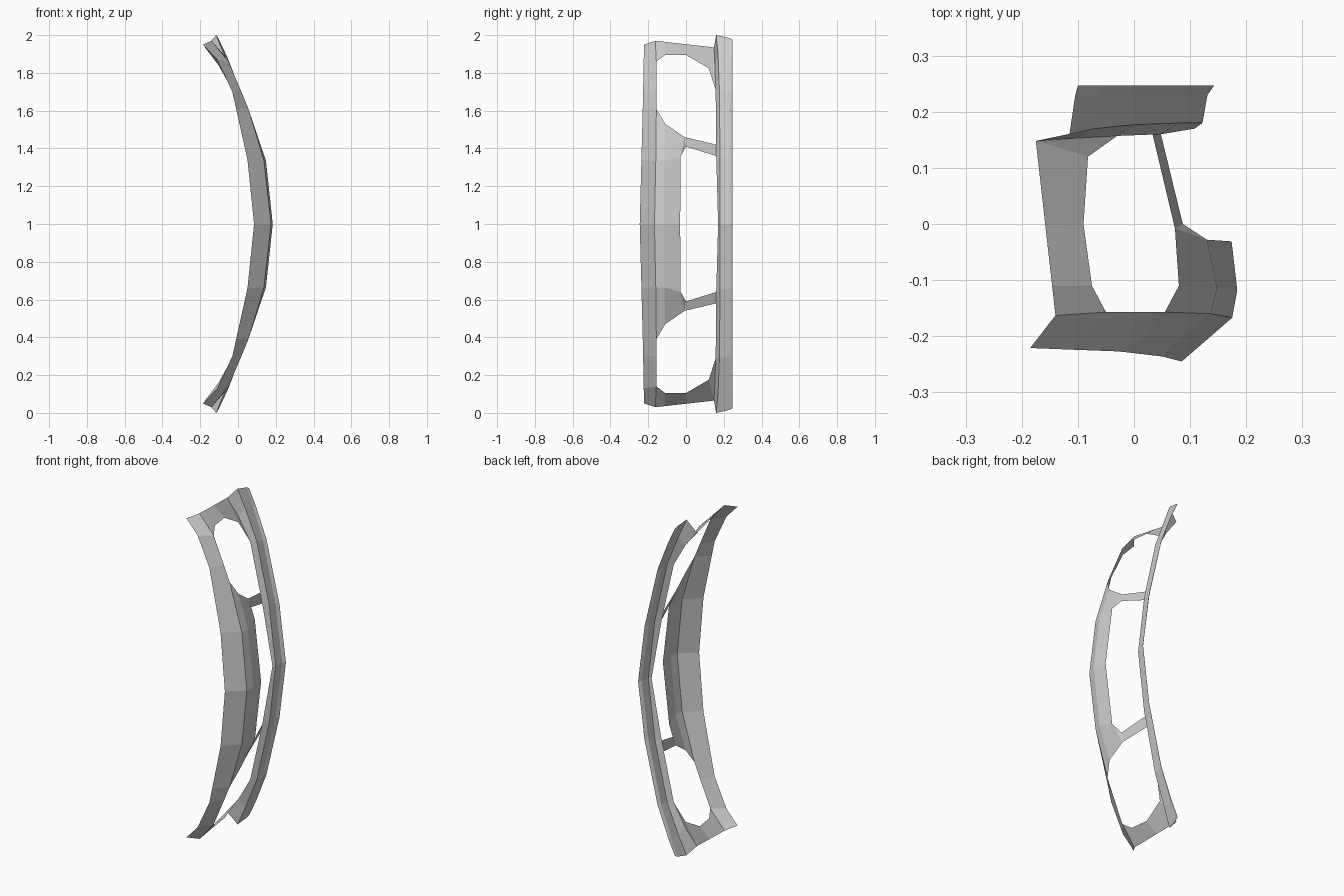
import bpy, bmesh
from mathutils import Vector

if "Cube" in bpy.data.objects:
    bpy.data.objects.remove(bpy.data.objects["Cube"])


def sheet(name, columns, extra=()):
    """Loft flat faces between point columns (upper half), mirrored about z = 1."""
    bm = bmesh.new()
    cols = [[bm.verts.new((x, y, z - 1)) for x, y, z in c] for c in columns]
    for a, b in zip(cols, cols[1:]):
        for i in range(len(a) - 1):
            bm.faces.new((a[i], b[i], b[i + 1], a[i + 1]))
    for poly in extra:
        bm.faces.new([bm.verts.new((x, y, z - 1)) for x, y, z in poly])
    bmesh.ops.remove_doubles(bm, verts=bm.verts, dist=0.0005)
    bmesh.ops.recalc_face_normals(bm, faces=bm.faces)
    # make the shell face outwards (+x)
    if sum(f.normal.x * f.calc_area() for f in bm.faces) < 0:
        bmesh.ops.reverse_faces(bm, faces=bm.faces)
    me = bpy.data.meshes.new(name)
    bm.to_mesh(me)
    bm.free()
    ob = bpy.data.objects.new(name, me)
    ob.location.z = 1
    bpy.context.collection.objects.link(ob)
    m = ob.modifiers.new("Mirror", 'MIRROR')
    m.use_axis = (False, False, True)
    m.merge_threshold = 0.0005
    return ob


# front lip: bowed strip, outer and inner edge from tip to middle
lip_outer = [(-.185, -.221, 1.95), (-.11, -.224, 1.87), (-.03, -.227, 1.70),
             (-.01, -.229, 1.61), (.05, -.236, 1.34), (.085, -.245, 1)]
lip_inner = [(-.14, -.163, 1.97), (-.05, -.157, 1.86), (.018, -.157, 1.70),
             (.055, -.157, 1.61), (.137, -.16, 1.335), (.175, -.167, 1)]
sheet("front_lip", [lip_outer, lip_inner])

# rear rail: stepped strip with four long edges
rail = [
    [(-.175, .148, 1.935), (-.103, .153, 1.84), (-.03, .157, 1.71),
     (.048, .16, 1.36), (.108, .17, 1)][:5],
    [(-.115, .16, 2.0), (-.07, .17, 1.89), (0, .177, 1.71),
     (.08, .18, 1.35), (.122, .18, 1)],
    [(-.105, .228, 1.985), (-.065, .23, 1.885), (.003, .23, 1.70),
     (.085, .23, 1.345), (.131, .23, 1)],
    [(-.10, .247, 1.975), (-.055, .247, 1.88), (.015, .247, 1.70),
     (.10, .247, 1.34), (.143, .247, 1)],
]
sheet("rear_rail", rail)

# end band joining lip and rail around the rounded end opening
tip, corner = Vector(lip_inner[0]), Vector(rail[0][0])
band_outer = [tip, tip.lerp(corner, .17), tip.lerp(corner, .52), corner, rail[0][1]]
band_inner = [(-.05, -.157, 1.86), (-.075, -.11, 1.895), (-.09, 0, 1.895),
              (-.082, .12, 1.825), (-.03, .157, 1.71)]
sheet("end_band", [band_outer, band_inner])

# centre panel with flared shoulder up to the end opening
panel = [
    [lip_inner[3], lip_inner[4], lip_inner[5]],
    [(.08, -.11, 1.53), (.148, -.115, 1.335), (.184, -.118, 1)],
    [(.073, -.008, 1.46), (.13, -.028, 1.36), (.174, -.031, 1)],
]
sheet("centre_panel", panel,
      [(panel[2][0], (.087, 0, 1.41), panel[2][1])])

# strut from panel shoulder to rail
sheet("strut", [[(.073, -.008, 1.46), (.087, 0, 1.41)],
                [(.033, .16, 1.42), (.048, .16, 1.36)]])
